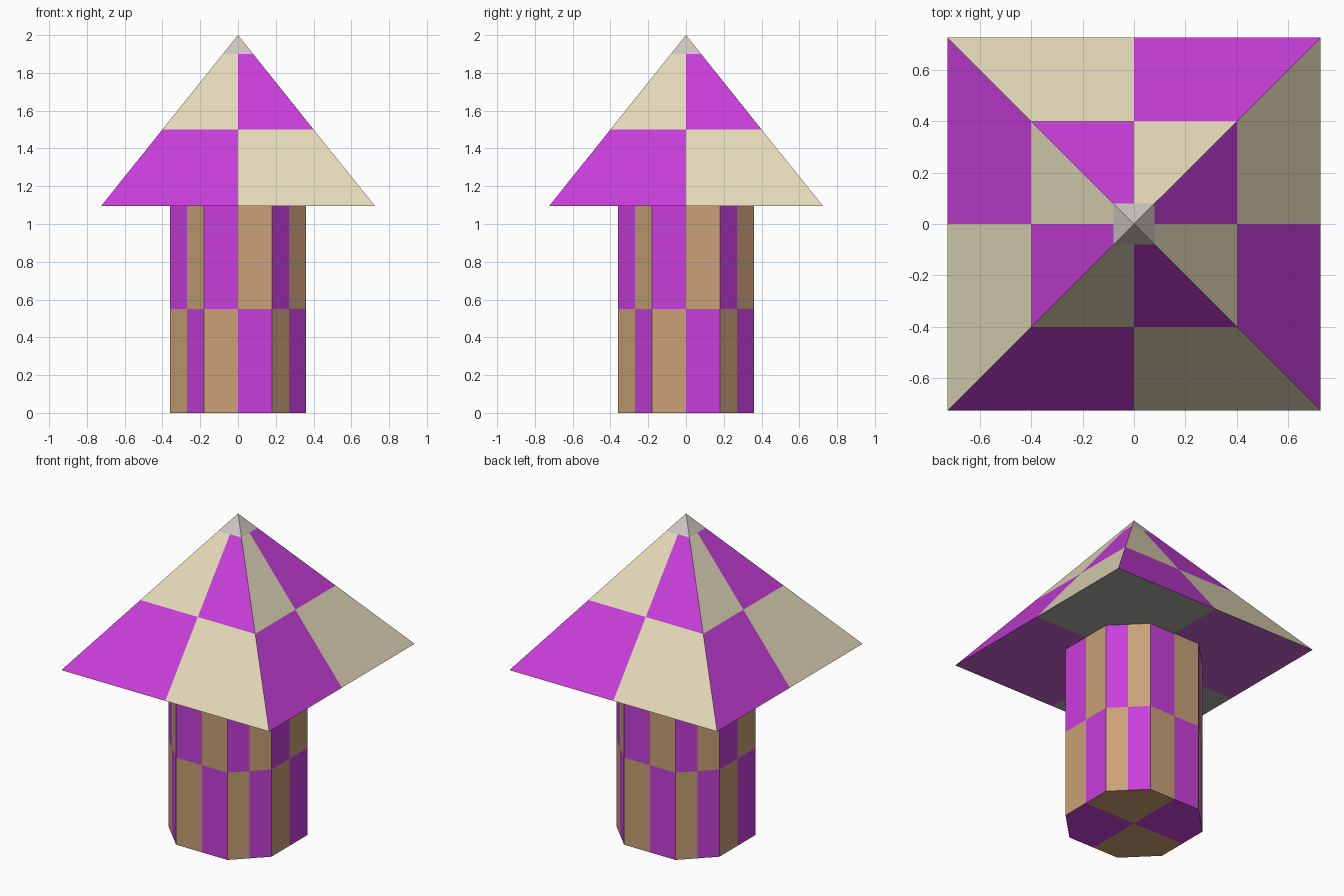
import bpy, bmesh
from mathutils import Vector

if "Cube" in bpy.data.objects:
    bpy.data.objects.remove(bpy.data.objects["Cube"])


def material(name, rgb):
    m = bpy.data.materials.new(name)
    lin = [(c / 255 / 12.92) if c < 10 else ((c / 255 + 0.055) / 1.055) ** 2.4 for c in rgb]
    m.diffuse_color = (*lin, 1)
    m.use_nodes = True
    m.node_tree.nodes["Principled BSDF"].inputs["Base Color"].default_value = m.diffuse_color
    return m


MAGENTA = material("magenta", (200, 63, 219))
TAN = material("tan", (200, 161, 118))
CREAM = material("cream", (229, 219, 187))
PALE_GREY = material("pale_grey", (206, 198, 192))
SHADE_GREY = material("underside_grey", (168, 170, 165))
MAUVE = material("underside_mauve", (195, 100, 205))


def outline(corners):
    """Each side's midpoint and end corner, counter-clockwise from the front middle."""
    pts = []
    for a, b in zip(corners, corners[1:] + corners[:1]):
        pts += [(Vector(a) + Vector(b)) / 2, Vector(b)]
    return pts


def checkered(name, pts, levels, mats, apex=None):
    """Loft (z, scale) levels in a checker; mats: even, odd, bottom even, bottom odd, tip."""
    bm = bmesh.new()
    rings = [[bm.verts.new((p.x * s, p.y * s, z)) for p in pts] for z, s in levels]
    n = len(pts)
    centre = bm.verts.new((0, 0, levels[0][0]))
    tip = bm.verts.new((0, 0, apex)) if apex else None
    for i in range(n):
        j = (i + 1) % n
        # checkered sides
        for r in range(len(rings) - 1):
            lo, hi = rings[r], rings[r + 1]
            f = bm.faces.new((lo[i], lo[j], hi[j], hi[i]))
            f.material_index = (i + r) % 2
        # underside, coloured by quadrant
        f = bm.faces.new((rings[0][j], rings[0][i], centre))
        c = f.calc_center_median()
        f.material_index = 2 if c.x * c.y > 0 else 3
        # plain tip
        if tip:
            bm.faces.new((rings[-1][i], rings[-1][j], tip)).material_index = 4
    me = bpy.data.meshes.new(name)
    bm.to_mesh(me)
    bm.free()
    for m in mats:
        me.materials.append(m)
    ob = bpy.data.objects.new(name, me)
    bpy.context.collection.objects.link(ob)
    return ob


# Eight-sided tower
A, B = 0.36, 0.18
octagon = [(-B, -A), (B, -A), (A, -B), (A, B), (B, A), (-B, A), (-A, B), (-A, -B)]
checkered("tower", outline(octagon), [(0, 1), (0.55, 1), (1.095, 1)],
          [MAGENTA, TAN, TAN, MAGENTA])

# Pyramid roof
W, EAVE, TOP = 0.725, 1.095, 2.0
square = [(-W, -W), (W, -W), (W, W), (-W, W)]
levels = [(z, (TOP - z) / (TOP - EAVE)) for z in (EAVE, 1.5, 1.9)]
checkered("roof", outline(square), levels,
          [CREAM, MAGENTA, SHADE_GREY, MAUVE, PALE_GREY], TOP)
